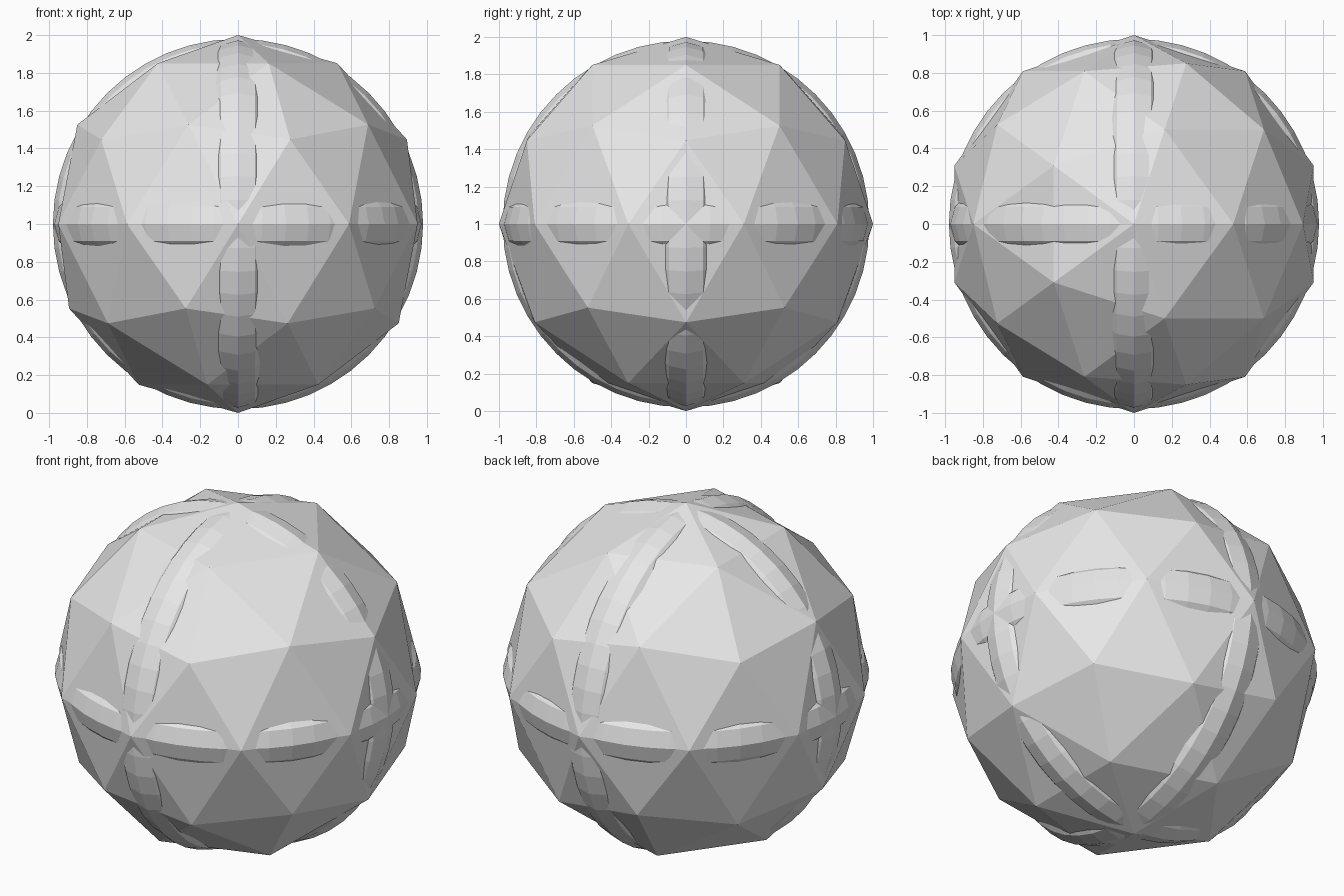
import bpy
from math import pi

cube = bpy.data.objects.get("Cube")
if cube:
    bpy.data.objects.remove(cube, do_unlink=True)

CENTRE = (0, 0, 1)

# Single plain grey
grey = bpy.data.materials.new("light_grey")
grey.use_nodes = True
grey.diffuse_color = (0.8, 0.8, 0.8, 1)
grey.node_tree.nodes["Principled BSDF"].inputs["Base Color"].default_value = (0.8, 0.8, 0.8, 1)


def finish(name):
    obj = bpy.context.object
    obj.name = name
    obj.data.materials.append(grey)
    bpy.ops.object.shade_flat()


# Faceted ball
bpy.ops.mesh.primitive_ico_sphere_add(subdivisions=2, radius=1, location=CENTRE)
finish("faceted_ball")

# Three crossing rings, mostly sunk into the ball
rings = {
    "equator_ring": (0, 0, 0),
    "front_to_back_ring": (0, pi / 2, 0),
    "side_to_side_ring": (pi / 2, 0, 0),
}
for name, rotation in rings.items():
    bpy.ops.mesh.primitive_torus_add(
        major_segments=48, minor_segments=12,
        major_radius=0.8, minor_radius=0.18,
        location=CENTRE, rotation=rotation)
    finish(name)
